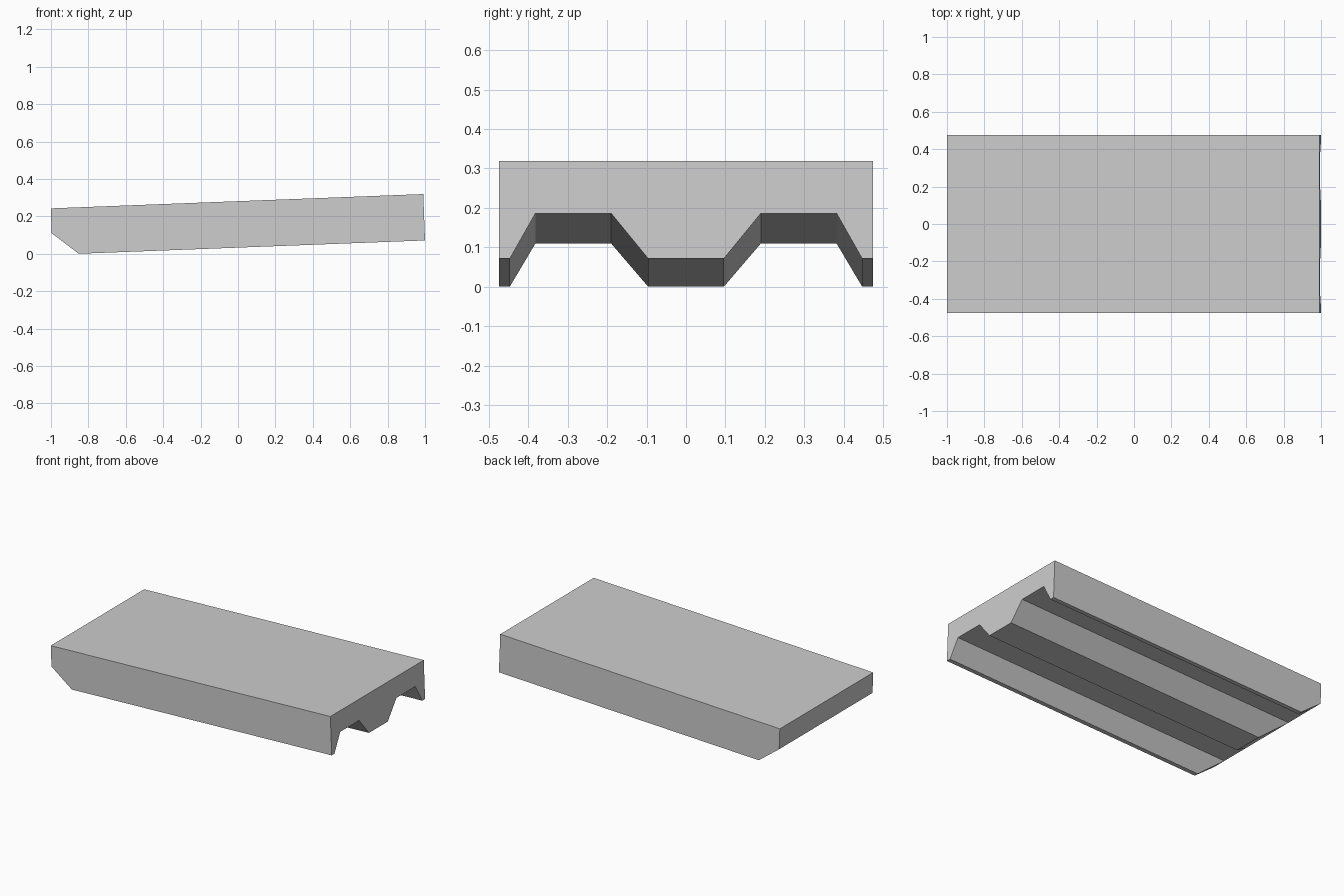
import bpy, bmesh, math
from mathutils import Matrix

if "Cube" in bpy.data.objects:
    bpy.data.objects.remove(bpy.data.objects["Cube"], do_unlink=True)

LENGTH, HEIGHT, GROOVE, CHAMFER = 1.993, 0.248, 0.115, 0.14
TILT = math.radians(2.2)

# Plain grey material
grey = bpy.data.materials.new("mid grey")
grey.use_nodes = True
grey.diffuse_color = (0.61, 0.61, 0.61, 1)
grey.node_tree.nodes["Principled BSDF"].inputs["Base Color"].default_value = (0.61, 0.61, 0.61, 1)

# Cross-section: flat top, two trapezoid grooves below, mirrored about y = 0
half = [(0.096, 0), (0.19, GROOVE), (0.382, GROOVE), (0.447, 0),
        (0.475, 0), (0.475, GROOVE), (0.475, HEIGHT)]
section = half + [(-y, z) for y, z in reversed(half)]

# Sweep the section along the slab
bm = bmesh.new()
end = bm.faces.new([bm.verts.new((0, y, z)) for y, z in section])
swept = bmesh.ops.extrude_face_region(bm, geom=[end])
far = [v for v in swept["geom"] if isinstance(v, bmesh.types.BMVert)]
bmesh.ops.translate(bm, verts=far, vec=(-LENGTH, 0, 0))

# Split the low end at groove height, so each rib gets its own chamfer face
level = sorted((v for v in far if abs(v.co.z - GROOVE) < 0.001), key=lambda v: v.co.y)
for a, b in zip(level[::2], level[1::2]):
    shared = next(f for f in a.link_faces if f in b.link_faces[:])
    bmesh.utils.face_split(shared, a, b)

# Chamfer the ribs from the groove floor down
for v in far:
    if v.co.z < GROOVE / 2:
        v.co.x += CHAMFER
bmesh.ops.recalc_face_normals(bm, faces=bm.faces)

# Tilt the slab so the chamfered end rests on the ground
lift = (LENGTH - CHAMFER) * math.sin(TILT)
bm.transform(Matrix.Translation((1, 0, lift)) @ Matrix.Rotation(-TILT, 4, "Y"))

mesh = bpy.data.meshes.new("grooved_slab")
bm.to_mesh(mesh)
bm.free()
mesh.materials.append(grey)
slab = bpy.data.objects.new("grooved_slab", mesh)
bpy.context.collection.objects.link(slab)
